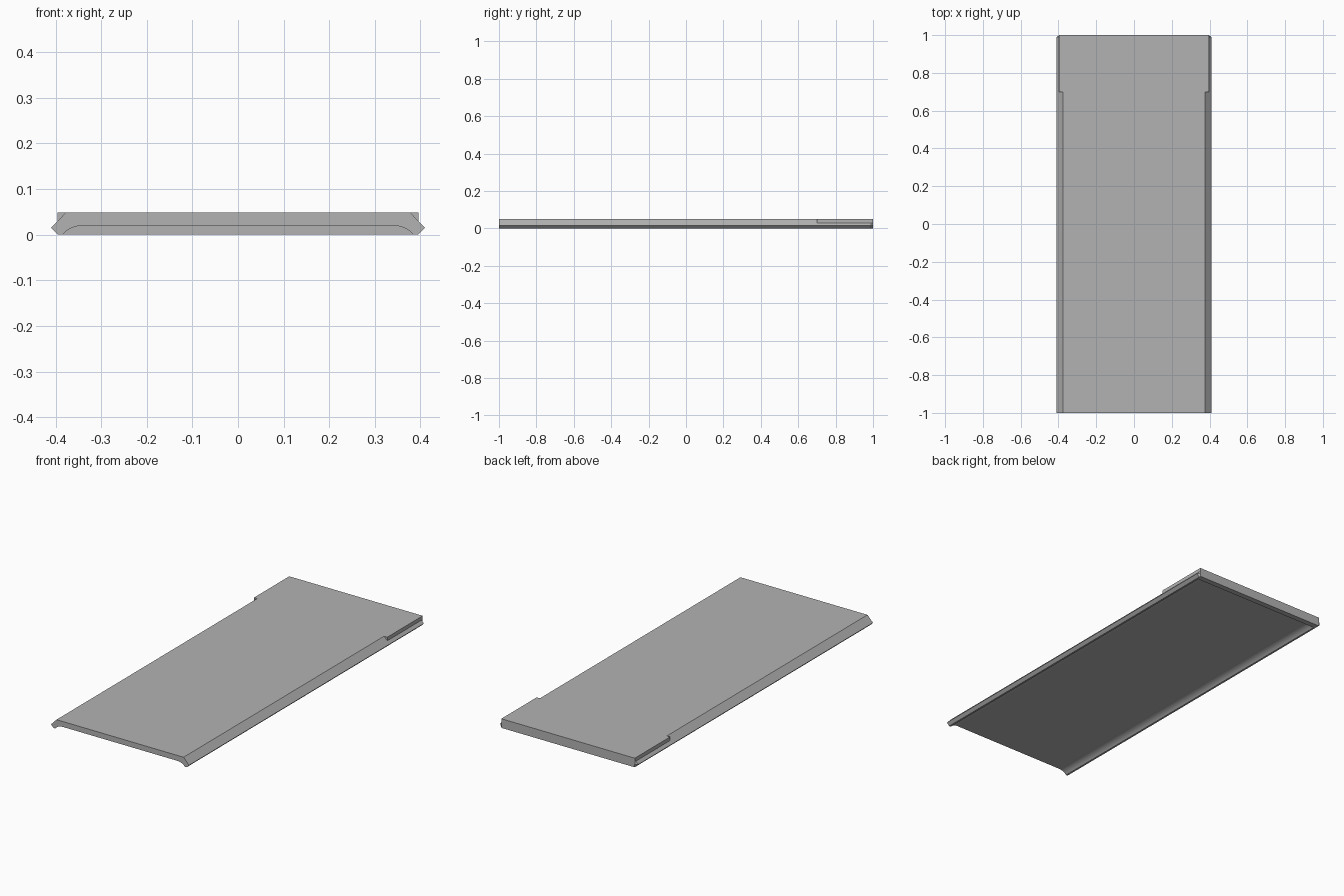
import bpy, bmesh, math

cube = bpy.data.objects.get("Cube")
if cube:
    bpy.data.objects.remove(cube, do_unlink=True)

# Main sizes
HALF_W, FOOT_W, EAR_W, TOP_W = 0.41, 0.395, 0.396, 0.377
HEIGHT, EDGE_Z = 0.049, 0.015
GROOVE_W, FLOOR_W, FLOOR_Z = 0.385, 0.34, 0.02
ARC_STEPS = 8


def chamfer_z(x):
    """Height of the sloping side at x."""
    return EDGE_Z + (HALF_W - x) * (HEIGHT - EDGE_Z) / (HALF_W - TOP_W)


def half_profile(ear, hollow, limit):
    """Right-hand half of the cross-section, from top to underside middle."""
    mid = (EAR_W + TOP_W) / 2
    corner = (EAR_W, HEIGHT) if ear else (mid, chamfer_z(mid))
    pts = [(TOP_W, HEIGHT), corner, (EAR_W, chamfer_z(EAR_W)),
           (min(HALF_W, limit), EDGE_Z), (FOOT_W, 0)]
    # Rounded shoulder of the recess underneath
    run = GROOVE_W - FLOOR_W
    radius = (run ** 2 + FLOOR_Z ** 2) / (2 * FLOOR_Z)
    sweep = math.asin(run / radius)
    for i in range(ARC_STEPS + 1):
        a = sweep * (1 - i / ARC_STEPS)
        z = FLOOR_Z - radius * (1 - math.cos(a))
        pts.append((FLOOR_W + radius * math.sin(a), max(z, 0) if hollow else 0))
    return pts


def section(bm, y, ear, hollow, limit=1):
    half = half_profile(ear, hollow, limit)
    ring = half + [(-x, z) for x, z in reversed(half)]
    return [bm.verts.new((x, y, z)) for x, z in ring]


# Lid: plain slide, squared ears near the back, solid end wall, clipped corners
bm = bmesh.new()
rings = [
    section(bm, -1, False, True),
    section(bm, 0.7, False, True),
    section(bm, 0.7, True, True),
    section(bm, 0.97, True, True),
    section(bm, 0.97, True, False),
    section(bm, 0.99, True, False),
    section(bm, 1, True, False, EAR_W),
]
for a, b in zip(rings, rings[1:]):
    for i in range(len(a)):
        j = (i + 1) % len(a)
        bm.faces.new((a[i], a[j], b[j], b[i]))
bm.faces.new(rings[0])
bm.faces.new(rings[-1])
bmesh.ops.remove_doubles(bm, verts=bm.verts, dist=0.00001)
bmesh.ops.recalc_face_normals(bm, faces=bm.faces)

mesh = bpy.data.meshes.new("sliding_lid")
bm.to_mesh(mesh)
bm.free()
lid = bpy.data.objects.new("sliding_lid", mesh)
bpy.context.collection.objects.link(lid)

# Plain grey finish
grey = bpy.data.materials.new("plain_grey")
grey.use_nodes = True
colour = (0.45, 0.45, 0.45, 1)
grey.diffuse_color = colour
grey.node_tree.nodes["Principled BSDF"].inputs["Base Color"].default_value = colour
mesh.materials.append(grey)

bpy.context.view_layer.objects.active = lid
lid.select_set(True)
bpy.ops.object.shade_smooth_by_angle(angle=math.radians(25))
